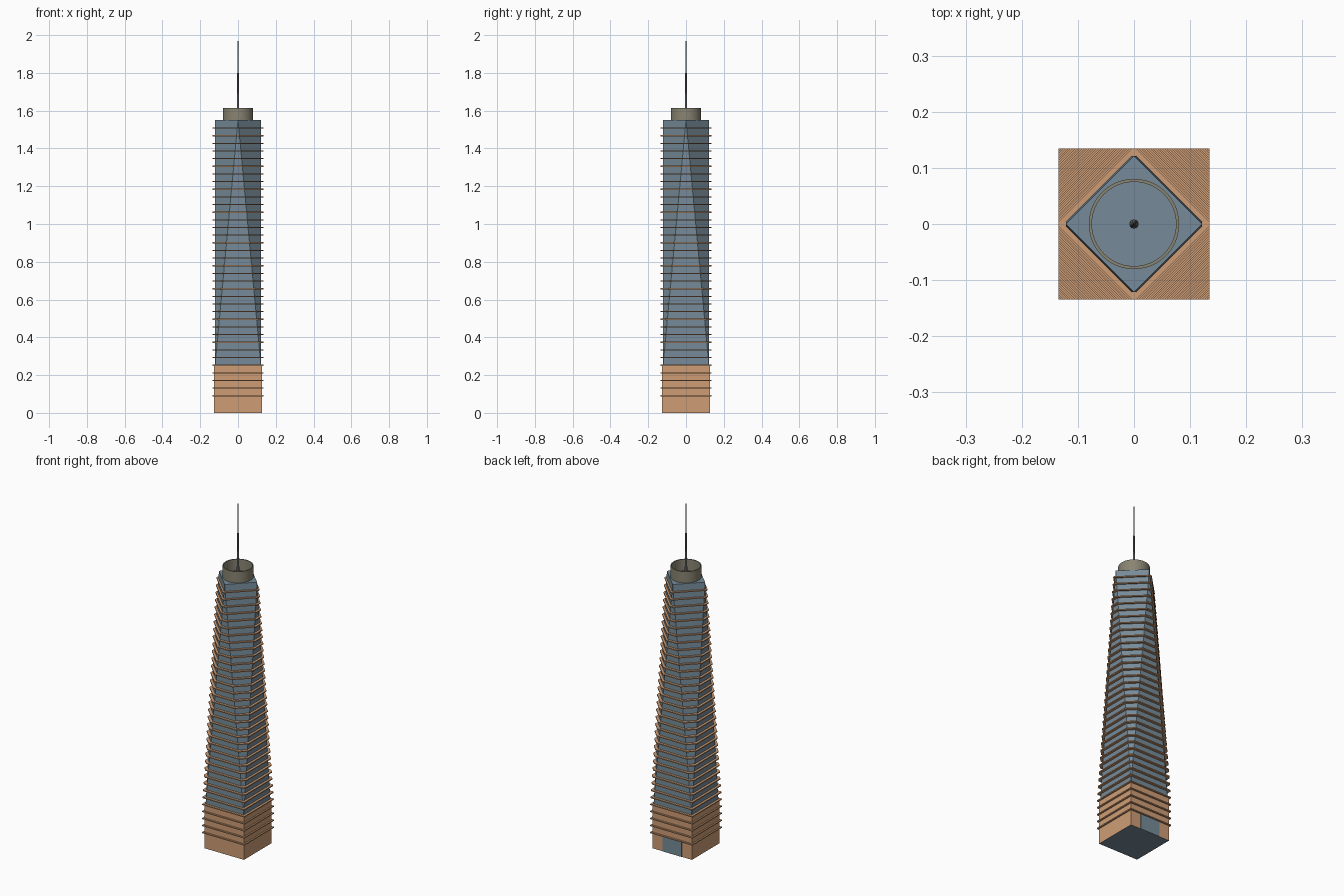
import bpy, bmesh, math

if "Cube" in bpy.data.objects:
    bpy.data.objects.remove(bpy.data.objects["Cube"])


def material(name, rgb):
    m = bpy.data.materials.new(name)
    m.diffuse_color = (*rgb, 1)
    m.use_nodes = True
    m.node_tree.nodes["Principled BSDF"].inputs["Base Color"].default_value = m.diffuse_color
    return m


GLASS = material("blue grey glass", (0.18, 0.26, 0.32))
COPPER = material("copper tan", (0.62, 0.34, 0.18))
STONE = material("olive grey metal", (0.25, 0.23, 0.17))
STEEL = material("dark steel", (0.12, 0.13, 0.13))

A = 0.1215            # half width of the glass shaft
Z0, Z1 = 0.25, 1.55   # shaft bottom and top


def finish(name, bm, mats):
    bmesh.ops.recalc_face_normals(bm, faces=bm.faces)
    me = bpy.data.meshes.new(name)
    bm.to_mesh(me)
    bm.free()
    ob = bpy.data.objects.new(name, me)
    bpy.context.collection.objects.link(ob)
    for m in mats:
        me.materials.append(m)
    return ob


def box(name, lo, hi, mats):
    bm = bmesh.new()
    bmesh.ops.create_cube(bm, size=1)
    for v in bm.verts:
        v.co = [lo[i] + (v.co[i] + 0.5) * (hi[i] - lo[i]) for i in range(3)]
    return finish(name, bm, mats)


def lathe(name, profile, mat, sides, closed):
    bm = bmesh.new()
    rings = []
    for r, z in profile:
        rings.append([bm.verts.new((r * math.cos(2 * math.pi * i / sides),
                                    r * math.sin(2 * math.pi * i / sides), z))
                      for i in range(sides)])
    pairs = list(zip(rings, rings[1:]))
    if closed:
        pairs.append((rings[-1], rings[0]))
    for a, b in pairs:
        for i in range(sides):
            j = (i + 1) % sides
            bm.faces.new((a[i], a[j], b[j], b[i]))
    if not closed:
        bm.faces.new(rings[0])
        bm.faces.new(rings[-1])
    ob = finish(name, bm, [mat])
    bpy.ops.object.select_all(action='DESELECT')
    ob.select_set(True)
    bpy.context.view_layer.objects.active = ob
    bpy.ops.object.shade_smooth_by_angle(angle=math.radians(35))
    return ob


# podium, glass underside
podium = box("podium", (-0.126, -0.126, 0), (0.126, 0.126, Z0), [COPPER, GLASS])
for f in podium.data.polygons:
    if f.normal.z < -0.5:
        f.material_index = 1

# glazed entrance at the back
box("entrance_glass", (-0.062, 0.12, 0), (0.062, 0.1275, 0.088), [GLASS])

# shaft: square base turning into a diamond top with eight tall triangles
bm = bmesh.new()
low = [bm.verts.new((x * A, y * A, Z0)) for x, y in ((1, -1), (1, 1), (-1, 1), (-1, -1))]
top = [bm.verts.new((x * A, y * A, Z1)) for x, y in ((1, 0), (0, 1), (-1, 0), (0, -1))]
for i in range(4):
    j = (i + 1) % 4
    bm.faces.new((low[i], low[j], top[i]))
    bm.faces.new((low[j], top[j], top[i]))
bm.faces.new(low)
bm.faces.new(top)
finish("glass_shaft", bm, [GLASS])

# projecting floor plates following the shaft's section
bm = bmesh.new()
B, H = 0.1345, 0.006
for k in range(36):
    z = 0.0905 + 0.0405 * k
    t = min(max((z - Z0) / (Z1 - Z0), 0), 1)
    c = B * (1 - t)
    if t < 0.01:
        pts = [(B, -B), (B, B), (-B, B), (-B, -B)]
    else:
        pts = [(B, -c), (B, c), (c, B), (-c, B), (-B, c), (-B, -c), (-c, -B), (c, -B)]
    lower = [bm.verts.new((x, y, z - H / 2)) for x, y in pts]
    upper = [bm.verts.new((x, y, z + H / 2)) for x, y in pts]
    n = len(pts)
    bm.faces.new(lower[::-1])
    bm.faces.new(upper)
    for i in range(n):
        j = (i + 1) % n
        bm.faces.new((lower[i], lower[j], upper[j], upper[i]))
finish("floor_plates", bm, [COPPER])

# hollow crown ring on the roof
lathe("crown_ring", [(0.0805, Z1), (0.0805, 1.615), (0.075, 1.615), (0.075, Z1)],
      STONE, 48, True)

# tapering mast
lathe("mast", [(0.008, Z1), (0.006, 1.63), (0.004, 1.8), (0.003, 1.805), (0.001, 2.0)],
      STEEL, 12, False)
